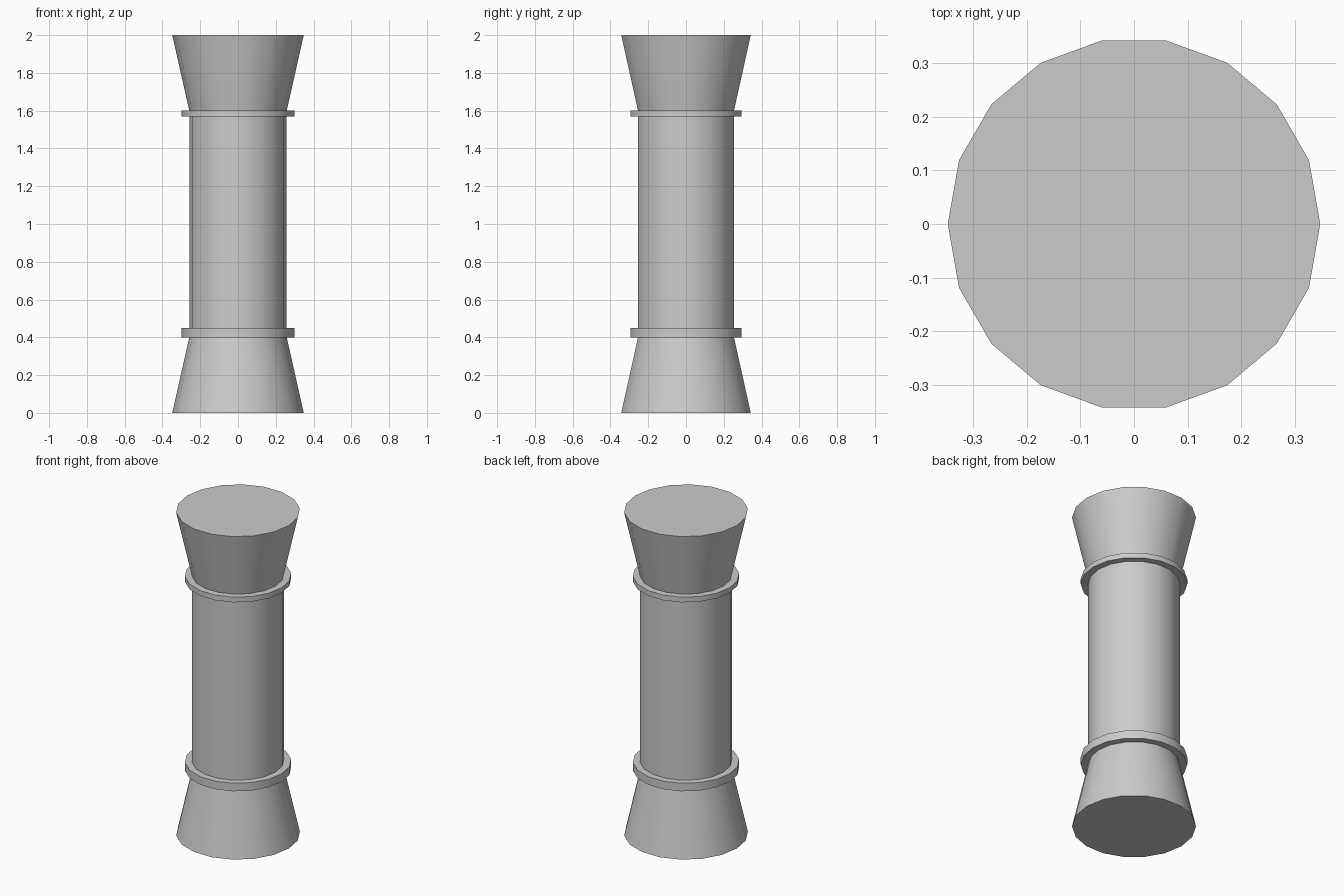
import bpy
import math

if "Cube" in bpy.data.objects:
    bpy.data.objects.remove(bpy.data.objects["Cube"])

SIDES = 18
FOOT, NECK, COLLAR = 0.348, 0.258, 0.299


def drum(name, z0, z1, r0, r1):
    """18-sided drum or taper between two heights, a corner on the x axis."""
    bpy.ops.mesh.primitive_cone_add(
        vertices=SIDES, radius1=r0, radius2=r1, depth=z1 - z0,
        location=(0, 0, (z0 + z1) / 2), rotation=(0, 0, math.pi / 2))
    ob = bpy.context.object
    ob.name = name
    bpy.ops.object.transform_apply(location=True, rotation=True, scale=True)
    bpy.ops.object.shade_smooth_by_angle(angle=math.radians(30))
    return ob


# Flared ends
drum("base", 0.0, 0.40, FOOT, NECK)
drum("capital", 1.60, 2.0, NECK, FOOT)

# Straight shaft
drum("shaft", 0.40, 1.60, NECK, NECK)

# Collars where the shaft meets the ends
drum("lower_collar", 0.40, 0.45, COLLAR, COLLAR)
drum("upper_collar", 1.57, 1.602, COLLAR, COLLAR)
